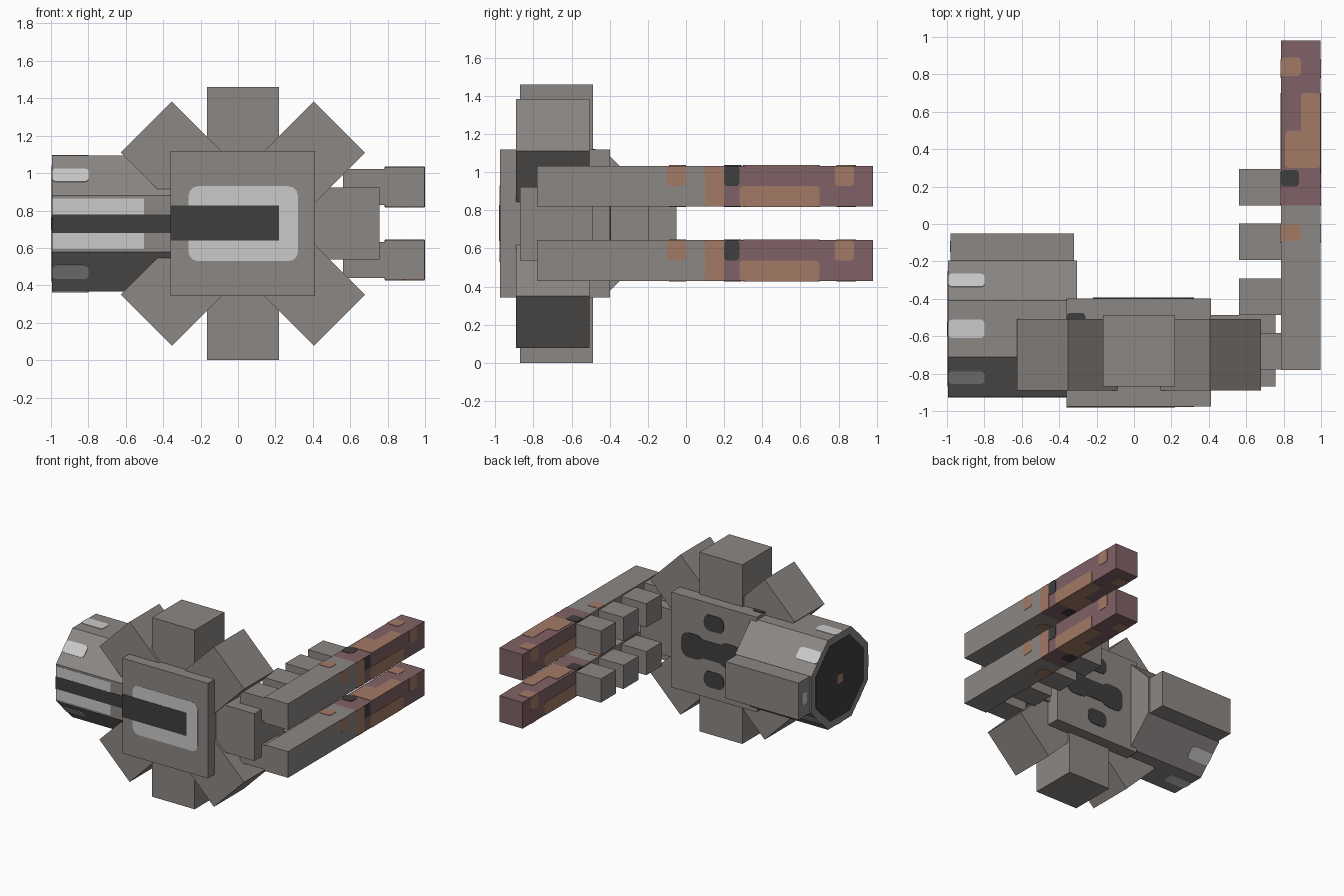
import bpy, bmesh
from math import pi, sin, cos
from mathutils import Vector, Matrix

cube = bpy.data.objects.get("Cube")
if cube:
    bpy.data.objects.remove(cube)


def material(name, rgb):
    lin = [((c / 255 + 0.055) / 1.055) ** 2.4 for c in rgb] + [1]
    m = bpy.data.materials.new(name)
    m.use_nodes = True
    m.diffuse_color = lin
    m.node_tree.nodes["Principled BSDF"].inputs["Base Color"].default_value = lin
    return m


GRAY = material("stone gray", (140, 135, 132))
LIGHT = material("pale gray", (202, 202, 202))
DARK = material("charcoal", (62, 62, 62))
PURPLE = material("dusty purple", (128, 97, 102))
ORANGE = material("rust orange", (163, 122, 102))
X, Y, Z = Vector((1, 0, 0)), Vector((0, 1, 0)), Vector((0, 0, 1))


def add(name, bm, mat):
    bmesh.ops.recalc_face_normals(bm, faces=bm.faces)
    me = bpy.data.meshes.new(name)
    bm.to_mesh(me)
    bm.free()
    me.materials.append(mat)
    ob = bpy.data.objects.new(name, me)
    bpy.context.collection.objects.link(ob)
    return ob


def box(name, mat, xs, ys, zs, spin=0):
    """Box from its ranges, turned about y through its own centre."""
    lo, hi = Vector((xs[0], ys[0], zs[0])), Vector((xs[1], ys[1], zs[1]))
    bm = bmesh.new()
    bmesh.ops.create_cube(bm, size=1, matrix=Matrix.Translation((lo + hi) / 2)
                          @ Matrix.Rotation(spin, 4, 'Y')
                          @ Matrix.Diagonal((*(hi - lo), 1)))
    return add(name, bm, mat)


def octagon(name, mat, radius, x0, x1):
    """Eight-sided prism along x with flat sides facing the axes."""
    bm = bmesh.new()
    bmesh.ops.create_cone(bm, cap_ends=True, segments=8, radius1=radius, radius2=radius,
                          depth=x1 - x0,
                          matrix=Matrix.Translation(((x0 + x1) / 2, TUBE_Y, MID_Z))
                          @ Matrix.Rotation(pi / 2, 4, 'Y') @ Matrix.Rotation(pi / 8, 4, 'Z'))
    return add(name, bm, mat)


def patch(name, mat, centre, u, v, w, h, r=0.0, lift=0.004):
    """Thin painted plate with rounded corners, facing u x v."""
    bm = bmesh.new()
    verts = []
    for k, (sx, sy) in enumerate(((1, 1), (-1, 1), (-1, -1), (1, -1))):
        for step in range(4 if r else 1):
            a = k * pi / 2 + step * pi / 6
            verts.append(bm.verts.new(Vector(centre)
                                      + u * (sx * (w / 2 - r) + r * cos(a))
                                      + v * (sy * (h / 2 - r) + r * sin(a))))
    face = bm.faces.new(verts)
    top = bmesh.ops.extrude_face_region(bm, geom=[face], use_keep_orig=True)
    moved = [g for g in top["geom"] if isinstance(g, bmesh.types.BMVert)]
    bmesh.ops.translate(bm, verts=moved, vec=u.cross(v) * lift)
    return add(name, bm, mat)


MID_X, MID_Z, TUBE_Y = 0.026, 0.73, -0.56
REACH, HALF = 0.73, 0.193

# Hub block and the four crossing bars that form eight teeth
box("hub", GRAY, (-0.36, 0.412), (-0.976, -0.398), (0.343, 1.118))
for i in range(4):
    y = -0.89 if i % 2 else -0.87
    box(f"tooth_bar_{i + 1}", GRAY, (MID_X - HALF, MID_X + HALF), (y, y + 0.383),
        (MID_Z - REACH, MID_Z + REACH), i * pi / 4)

# Painted hub front and back
patch("hub_front_panel", LIGHT, (0.028, -0.976, 0.73), X, Z, 0.585, 0.4, 0.05, 0.002)
patch("hub_front_stripe", DARK, (-0.07, -0.976, 0.733), X, Z, 0.58, 0.187)
patch("hub_back_band", DARK, (0.04, -0.398, 0.73), -X, Z, 0.52, 0.15, 0.05)
for x in (-0.12, 0.22):
    patch("hub_back_band_end", DARK, (x, -0.398, 0.73), -X, Z, 0.2, 0.2, 0.06)
for dz in (-0.23, 0.23):
    patch("hub_back_spot", DARK, (MID_X, -0.398, MID_Z + dz), -X, Z, 0.18, 0.13, 0.05)
patch("hub_top_spot", DARK, (-0.31, -0.5, 1.118), X, Y, 0.1, 0.05, 0.02)

# Eight-sided tube with a ridge at the back
apothem = 0.364
octagon("tube", GRAY, apothem / cos(pi / 8), -0.994, -0.305)
octagon("tube_mouth", DARK, 0.335, -0.998, -0.99)
patch("mouth_core", ORANGE, (-0.997, TUBE_Y, MID_Z), Z, Y, 0.07, 0.07, 0, 0.003)
box("tube_ridge", GRAY, (-0.98, -0.32), (-0.4, -0.05), (0.58, 0.88))
patch("ridge_end_spot", LIGHT, (-0.98, -0.12, MID_Z), Z, Y, 0.1, 0.06, 0.02)

# Painted marks on the tube sides
for k in range(8):
    n = Vector((0, cos(k * pi / 4), sin(k * pi / 4)))
    spot = Vector((-0.896, TUBE_Y, MID_Z)) + n * apothem
    if k == 4:
        patch("tube_front_panel", LIGHT, spot + X * 0.149, X, n.cross(X), 0.49, 0.27, 0, 0.002)
        patch("tube_front_stripe", DARK, spot + X * 0.218, X, n.cross(X), 0.632, 0.1)
    elif k:
        patch("tube_side_spot", LIGHT, spot, X, n.cross(X), 0.196, 0.1, 0.025)

# Patch rules: colour, range along the beam, range across the face
side_marks = [(ORANGE, -0.1, 0, 0.5, 1), (ORANGE, 0.1, 0.2, 0, 1), (ORANGE, 0.28, 0.7, 0, 0.5),
              (ORANGE, 0.78, 0.88, 0.5, 1), (DARK, 0.2, 0.28, 0.5, 1)]
top_marks = [(ORANGE, -0.09, 0, 0, 0.5), (ORANGE, 0.3, 0.7, 0.5, 1), (ORANGE, 0.3, 0.5, 0.1, 0.6),
             (ORANGE, 0.79, 0.89, 0, 0.5), (DARK, 0.2, 0.29, 0, 0.45)]
X0, X1, THICK = 0.787, 0.997, 0.213

# Two long beams, each with a row of four blocks
for label, z0 in (("upper", 0.82), ("lower", 0.43)):
    z1 = z0 + THICK
    box(f"{label}_beam_base", GRAY, (X0, X1), (-0.78, 0.1), (z0, z1))
    box(f"{label}_beam_tip", PURPLE, (X0, X1), (0.1, 0.98), (z0, z1))
    for mat, a, b, lo, hi in side_marks:
        z = z0 + THICK * (lo + hi) / 2
        for x, u in ((X1, Y), (X0, -Y)):
            patch(f"{label}_beam_side_mark", mat, (x, (a + b) / 2, z), u, Z,
                  b - a, THICK * (hi - lo), 0.018, 0.003)
    for mat, a, b, lo, hi in top_marks:
        x = X0 + (X1 - X0) * (lo + hi) / 2
        for z, u in ((z1, X), (z0, -X)):
            patch(f"{label}_beam_flat_mark", mat, (x, (a + b) / 2, z), u, Y,
                  (X1 - X0) * (hi - lo), b - a, 0.018, 0.003)
    for i in range(4):
        y = 0.1 - i * 0.293
        box(f"{label}_block_{i + 1}", GRAY, (0.562, X0), (y, y + 0.195), (z0 + 0.01, z0 + 0.203))
